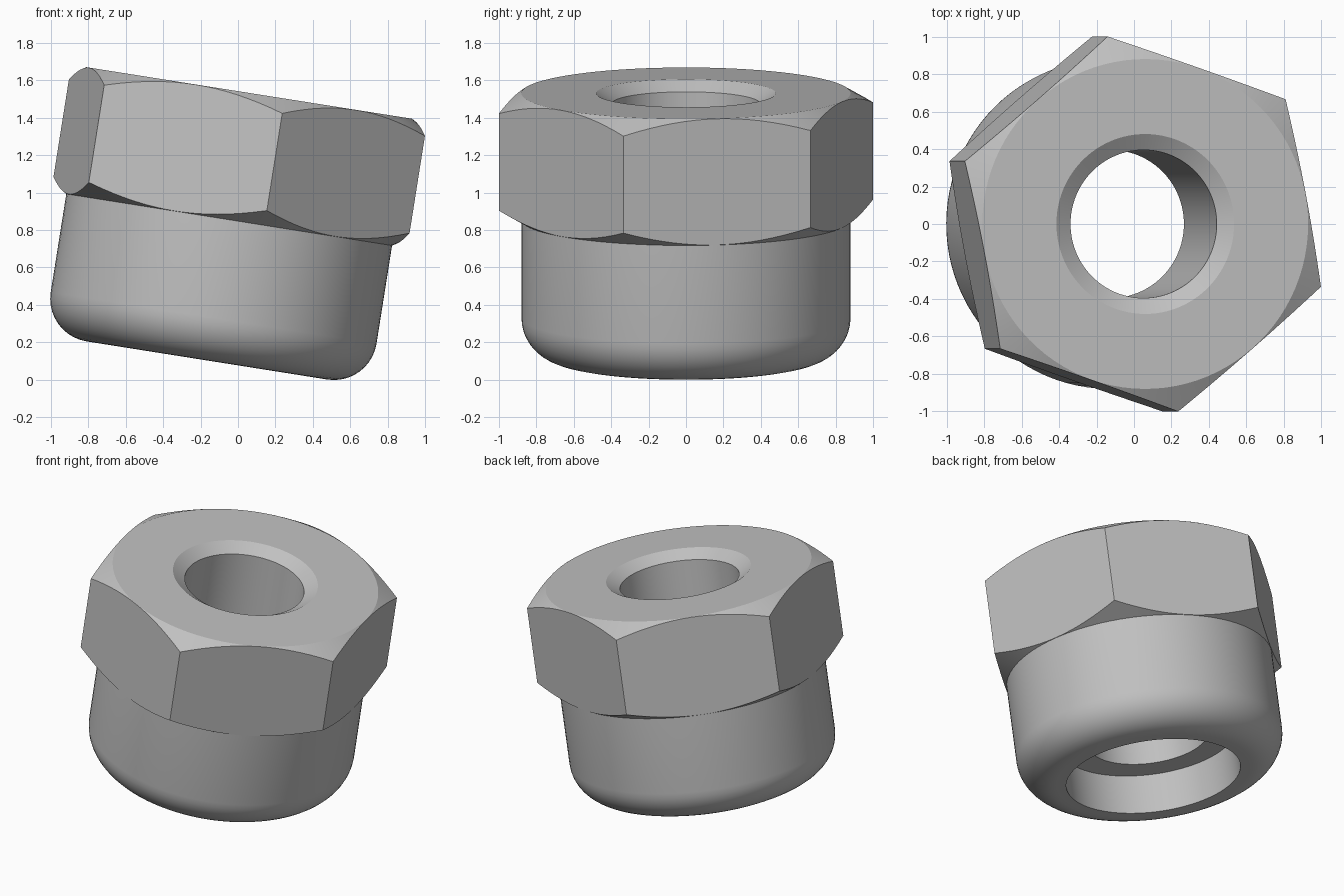
import bpy, bmesh
from math import sin, cos, tan, pi, radians

cube = bpy.data.objects.get("Cube")
if cube:
    bpy.data.objects.remove(cube, do_unlink=True)

SEGMENTS = 96
CORNER = radians(100.8)      # direction of one hexagon corner
APOTHEM = 0.882              # hexagon centre to flat
ROUND = 0.88                 # collar radius and start of the corner chamfers
BORE, MOUTH, RECESS = 0.395, 0.48, 0.577
SHOULDER, TOP, STEP = 0.76, 1.445, 0.27
FILLET = 0.23

steel = bpy.data.materials.new("grey steel")
steel.use_nodes = True
grey = (0.53, 0.53, 0.53, 1)
steel.diffuse_color = grey
steel.node_tree.nodes["Principled BSDF"].inputs["Base Color"].default_value = grey


def circle(radius, z):
    """Ring with constant radius and height."""
    return lambda a: (radius, z)


def hexagon(z, side):
    """Hexagonal ring whose corners are cut back by a 30 degree cone."""
    def point(a):
        off = (a - CORNER) % (pi / 3) - pi / 6
        radius = APOTHEM / cos(off)
        return radius, z + side * (radius - ROUND) * tan(pi / 6)
    return point


def loft(name, rings):
    """Join successive rings around the axis into a shell."""
    bm = bmesh.new()
    loops = []
    for ring in rings:
        loop = []
        for i in range(SEGMENTS):
            a = CORNER + 2 * pi * i / SEGMENTS
            r, z = ring(a)
            loop.append(bm.verts.new((r * cos(a), r * sin(a), z)))
        loops.append(loop)
    for upper, lower in zip(loops, loops[1:]):
        for i in range(SEGMENTS):
            j = (i + 1) % SEGMENTS
            bm.faces.new((upper[i], lower[i], lower[j], upper[j]))
    mesh = bpy.data.meshes.new(name)
    bm.to_mesh(mesh)
    bm.free()
    mesh.materials.append(steel)
    obj = bpy.data.objects.new(name, mesh)
    bpy.context.collection.objects.link(obj)
    # The whole nut leans to one side
    obj.rotation_euler.y = radians(9)
    obj.location = (-0.166, 0, 0.104)
    bpy.ops.object.select_all(action="DESELECT")
    obj.select_set(True)
    bpy.context.view_layer.objects.active = obj
    bpy.ops.object.shade_smooth_by_angle(angle=radians(20))
    return obj


# Hexagonal head: bore, countersink, top face, chamfered flats, underside
loft("hex_head", [
    circle(BORE, SHOULDER),
    circle(BORE, TOP - 0.055),
    circle(MOUTH, TOP),
    circle(ROUND, TOP),
    hexagon(TOP, -1),
    hexagon(SHOULDER, 1),
    circle(ROUND, SHOULDER),
])

# Round collar: wall, rounded lower edge, recess, step and bore
rounded_edge = [
    circle(ROUND - FILLET + FILLET * cos(t), FILLET - FILLET * sin(t))
    for t in (pi / 2 * k / 10 for k in range(11))
]
loft("round_collar", [
    circle(ROUND, SHOULDER),
    *rounded_edge,
    circle(RECESS, 0),
    circle(RECESS, STEP),
    circle(BORE, STEP),
    circle(BORE, SHOULDER),
])
